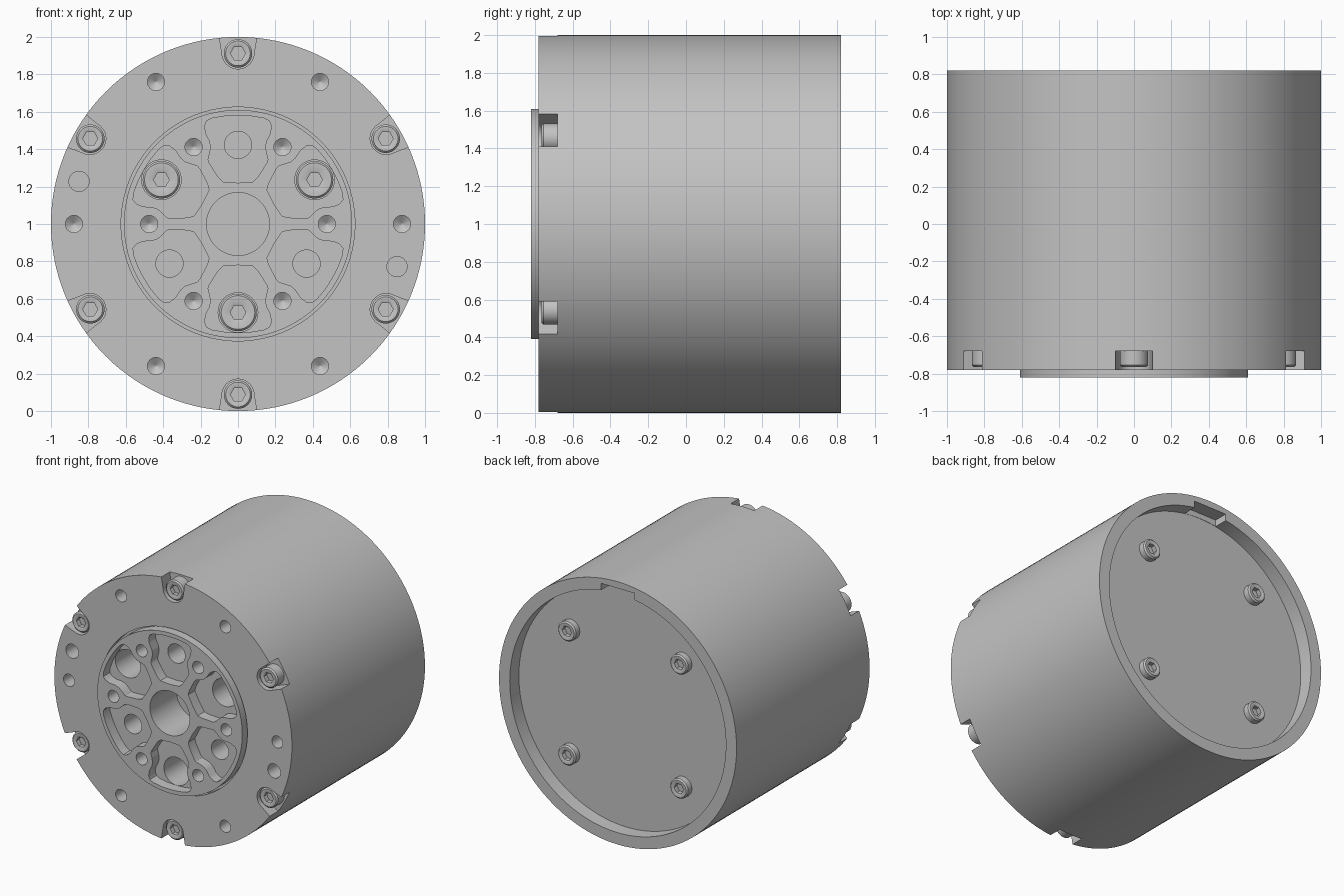
import bpy, bmesh, math
from math import cos, sin, pi, radians

cube = bpy.data.objects.get("Cube")
if cube:
    bpy.data.objects.remove(cube)

metal = bpy.data.materials.new("light_grey_metal")
metal.use_nodes = True
grey = (0.55, 0.55, 0.55, 1)
metal.diffuse_color = grey
metal.node_tree.nodes["Principled BSDF"].inputs["Base Color"].default_value = grey

MID = 1.0  # height of the housing axis


def polar(r, deg):
    return r * cos(radians(deg)), r * sin(radians(deg))


def skin(bm, rings):
    """Join equal rings of vertices and cap both ends."""
    n = len(rings[0])
    for a, b in zip(rings, rings[1:]):
        for i in range(n):
            j = (i + 1) % n
            bm.faces.new((a[i], a[j], b[j], b[i]))
    bm.faces.new(rings[0])
    bm.faces.new(rings[-1])


def lathe(bm, profile, centre=(0, 0), segs=32, hex_from=None):
    """Revolve (radius, y) points about y; rings from hex_from on are hexagons."""
    rings = []
    for k, (r, y) in enumerate(profile):
        ring = []
        for i in range(segs):
            a = 2 * pi * i / segs
            q = r
            if hex_from is not None and k >= hex_from:
                q = r * cos(pi / 6) / cos(a % (pi / 3) - pi / 6)
            ring.append(bm.verts.new((centre[0] + q * cos(a), y, MID + centre[1] + q * sin(a))))
        rings.append(ring)
    skin(bm, rings)


def prism(bm, points, y0, y1, deg=90):
    """Extrude (sideways, outward) points along y, turned to face deg."""
    t = radians(deg - 90)
    skin(bm, [[bm.verts.new((u * cos(t) - v * sin(t), y, MID + u * sin(t) + v * cos(t)))
               for u, v in points] for y in (y0, y1)])


def finish(bm, name):
    bmesh.ops.recalc_face_normals(bm, faces=bm.faces)
    mesh = bpy.data.meshes.new(name)
    bm.to_mesh(mesh)
    bm.free()
    mesh.materials.append(metal)
    ob = bpy.data.objects.new(name, mesh)
    bpy.context.collection.objects.link(ob)
    return ob


def activate(ob):
    bpy.ops.object.select_all(action='DESELECT')
    ob.select_set(True)
    bpy.context.view_layer.objects.active = ob


def smooth(ob):
    activate(ob)
    bpy.ops.object.shade_smooth_by_angle(angle=radians(30))


def cut(target, bm):
    cutter = finish(bm, "cutter")
    cutter.hide_render = True
    mod = target.modifiers.new("cut", 'BOOLEAN')
    mod.operation = 'DIFFERENCE'
    mod.solver = 'EXACT'
    mod.object = cutter
    activate(target)
    bpy.ops.object.modifier_apply(modifier=mod.name)
    bpy.data.objects.remove(cutter)


def drill(bm, centre, r, top, bottom, point=0.0):
    profile = [(r, top), (r, bottom)]
    if point:
        profile.append((0.003, bottom + point))
    lathe(bm, profile, centre, 24)


def screw(name, centre, r, front, height, socket):
    """Cap screw with a hexagon socket; a negative height points it backwards."""
    s = math.copysign(1, height)
    bm = bmesh.new()
    lathe(bm, [(r, front + height), (r, front + 0.01 * s), (r - 0.01, front),
               (socket + 0.008, front), (socket, front + 0.005 * s),
               (socket, front + 0.04 * s)], centre, 36, hex_from=4)
    smooth(finish(bm, name))


sixths = range(0, 360, 60)
spokes = range(30, 390, 60)

# Housing with a front cavity and a shallow rear recess
bm = bmesh.new()
lathe(bm, [(0.3, -0.2), (0.625, -0.2), (0.625, -0.78), (1, -0.78), (1, 0.82),
           (0.91, 0.82), (0.91, 0.71), (0.3, 0.71)], segs=128)
housing = finish(bm, "housing")

# Open-ended screw notches around the front rim
notch = [(0.1, 1.06), (0.1, 1.0), (0.086, 0.915)]
notch += [(0.086 * cos(a), 0.915 - 0.086 * sin(a)) for a in [pi * i / 16 for i in range(1, 16)]]
notch += [(-0.086, 0.915), (-0.1, 1.0), (-0.1, 1.06)]
bm = bmesh.new()
for deg in spokes:
    prism(bm, notch, -0.9, -0.68, deg)
cut(housing, bm)

# Drilled mounting holes, dowel holes and the rear key slot
bm = bmesh.new()
for deg in sixths:
    drill(bm, polar(0.877, deg), 0.046, -0.9, -0.66, 0.03)
for s in (-1, 1):
    drill(bm, (0.85 * s, -0.228 * s), 0.054, -0.9, -0.64)
prism(bm, [(-0.14, 0.85), (0.14, 0.85), (0.14, 0.95), (-0.14, 0.95)], 0.712, 0.9)
cut(housing, bm)
smooth(housing)

# Output disc, with a thin groove around it
bm = bmesh.new()
lathe(bm, [(0.61, -0.82), (0.61, -0.74), (0.63, -0.74), (0.63, -0.22)], segs=128)
disc = finish(bm, "output_disc")

# Waisted pockets
half = [(0.08, 0.225), (0.105, 0.25), (0.153, 0.325), (0.16, 0.345), (0.152, 0.375),
        (0.145, 0.411), (0.152, 0.445), (0.173, 0.485), (0.178, 0.525),
        (0.168, 0.55), (0.14, 0.565), (0.07, 0.577)]
pocket = half + [(0, 0.58)] + [(-u, v) for u, v in reversed(half)] + [(0, 0.22)]
bm = bmesh.new()
for deg in spokes:
    prism(bm, pocket, -0.9, -0.74, deg)
cut(disc, bm)

# Centre bore, drilled holes, and alternating screw bores and plain holes
bm = bmesh.new()
lathe(bm, [(0.168, -0.9), (0.168, -0.5)], segs=64)
for deg in sixths:
    drill(bm, polar(0.475, deg), 0.046, -0.9, -0.7, 0.03)
for deg in (30, 150, 270):
    lathe(bm, [(0.106, -0.9), (0.106, -0.38)], polar(0.473, deg), 40)
    drill(bm, polar(0.423, deg + 60), 0.073, -0.9, -0.48)
cut(disc, bm)
smooth(disc)

# Screws
for i, deg in enumerate(spokes):
    screw(f"rim_screw_{i + 1}", polar(0.912, deg), 0.076, -0.765, 0.095, 0.04)
for i, deg in enumerate((30, 150, 270)):
    screw(f"disc_screw_{i + 1}", polar(0.473, deg), 0.1, -0.46, 0.1, 0.042)
for i, (sx, sz) in enumerate([(1, 1), (-1, 1), (-1, -1), (1, -1)]):
    screw(f"rear_screw_{i + 1}", (0.472 * sx, 0.472 * sz), 0.075, 0.765, -0.065, 0.04)
